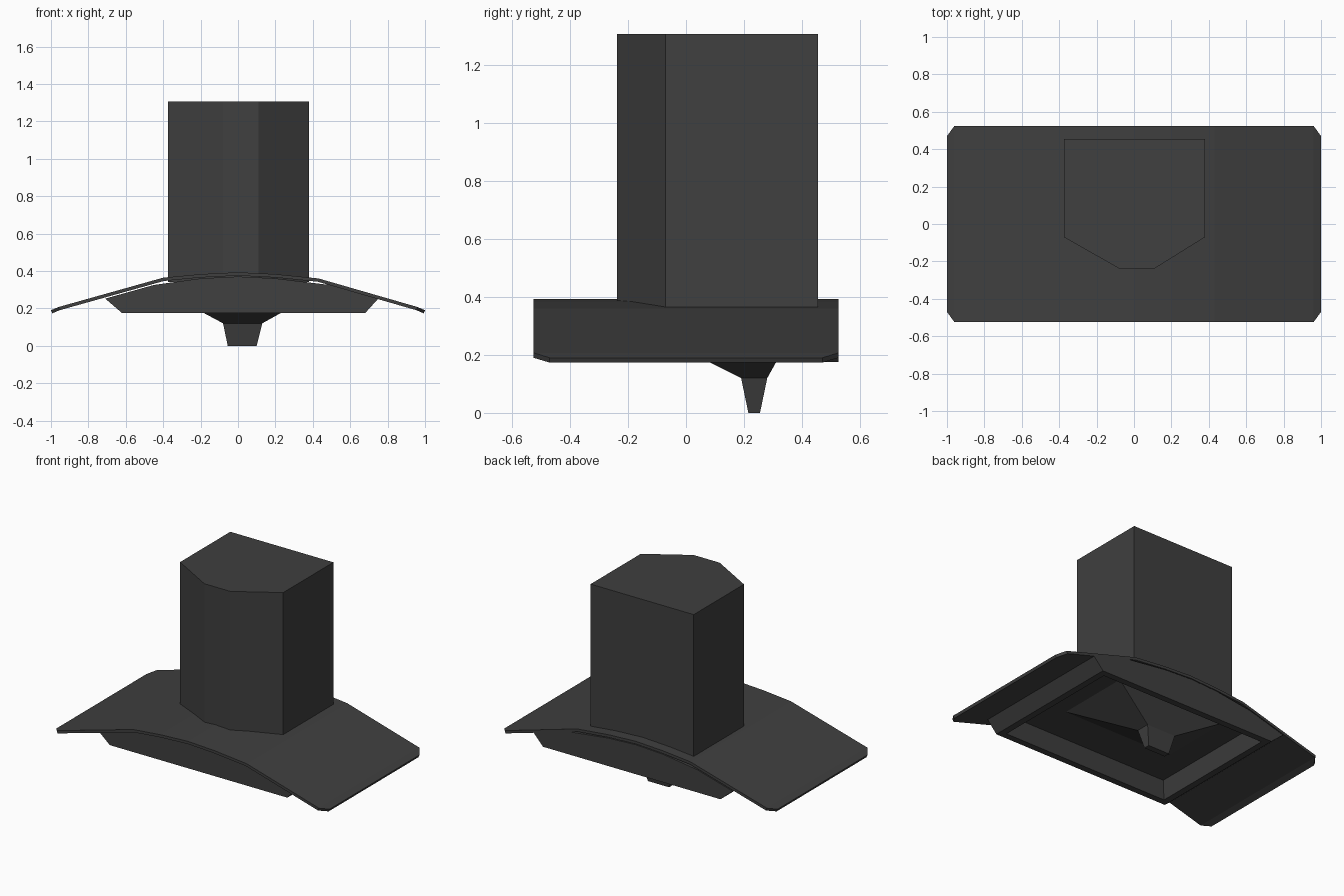
import bpy, bmesh

cube = bpy.data.objects.get("Cube")
if cube:
    bpy.data.objects.remove(cube, do_unlink=True)

dark = bpy.data.materials.new("dark_grey")
dark.use_nodes = True
COLOUR = (0.05, 0.05, 0.05, 1)
dark.diffuse_color = COLOUR
dark.node_tree.nodes["Principled BSDF"].inputs["Base Color"].default_value = COLOUR


def finish(bm, name):
    bmesh.ops.recalc_face_normals(bm, faces=bm.faces)
    mesh = bpy.data.meshes.new(name)
    bm.to_mesh(mesh)
    bm.free()
    mesh.materials.append(dark)
    obj = bpy.data.objects.new(name, mesh)
    bpy.context.collection.objects.link(obj)
    return obj


def prism(points, shift):
    """Closed solid from a flat outline swept along a vector."""
    bm = bmesh.new()
    face = bm.faces.new([bm.verts.new(p) for p in points])
    swept = bmesh.ops.extrude_face_region(bm, geom=[face], use_keep_orig=True)
    verts = [v for v in swept["geom"] if isinstance(v, bmesh.types.BMVert)]
    bmesh.ops.translate(bm, verts=verts, vec=shift)
    bmesh.ops.recalc_face_normals(bm, faces=bm.faces)
    return bm


def rect(x0, x1, y0, y1, z):
    return [(x0, y0, z), (x1, y0, z), (x1, y1, z), (x0, y1, z)]


# Arched canopy: strips across x with clipped corners, then given thickness
arch = [(-1, .19, .47), (-.96, .207, .525), (-.4, .364, .525), (-.2, .383, .525),
        (0, .393, .525), (.2, .383, .525), (.43, .36, .525), (.96, .207, .525), (1, .19, .47)]
bm = bmesh.new()
rows = [[bm.verts.new((x, s * y, z)) for s in (-1, 1)] for x, z, y in arch]
for a, b in zip(rows, rows[1:]):
    bm.faces.new((a[0], b[0], b[1], a[1]))
canopy = finish(bm, "canopy")
if canopy.data.polygons[0].normal.z < 0:
    canopy.data.flip_normals()
thick = canopy.modifiers.new("thickness", 'SOLIDIFY')
thick.thickness = 0.018
thick.offset = -1

# Body under the canopy, with a rim and a recess in its underside
outline = [(-.62, .175), (.68, .175), (.75, .252), (.49, .325), (.2, .36),
           (0, .37), (-.2, .36), (-.45, .325), (-.71, .252)]
bm = prism([(x, -.455, z) for x, z in outline], (0, .98, 0))
under = min(bm.faces, key=lambda f: f.calc_center_median().z)
bmesh.ops.inset_region(bm, faces=[under], thickness=.06)
bmesh.ops.inset_region(bm, faces=[under], thickness=.05)
bmesh.ops.translate(bm, verts=under.verts, vec=(0, 0, .105))
finish(bm, "body")

# Chimney with a faceted front
plan = [(-.375, .455), (-.375, -.07), (-.08, -.238), (.11, -.238), (.38, -.07), (.38, .455)]
finish(prism([(x, y, .34) for x, y in plan], (0, 0, .965)), "chimney")

# Inverted pyramid and its spout, lofted through rectangular sections
sections = [rect(-.38, .42, -.13, .37, .281), rect(-.08, .13, .19, .28, .12),
            rect(-.055, .1, .215, .255, 0)]
bm = bmesh.new()
rings = [[bm.verts.new(p) for p in ring] for ring in sections]
for a, b in zip(rings, rings[1:]):
    for i in range(4):
        j = (i + 1) % 4
        bm.faces.new((a[i], a[j], b[j], b[i]))
bm.faces.new(rings[0])
bm.faces.new(rings[-1])
finish(bm, "underside_spout")
